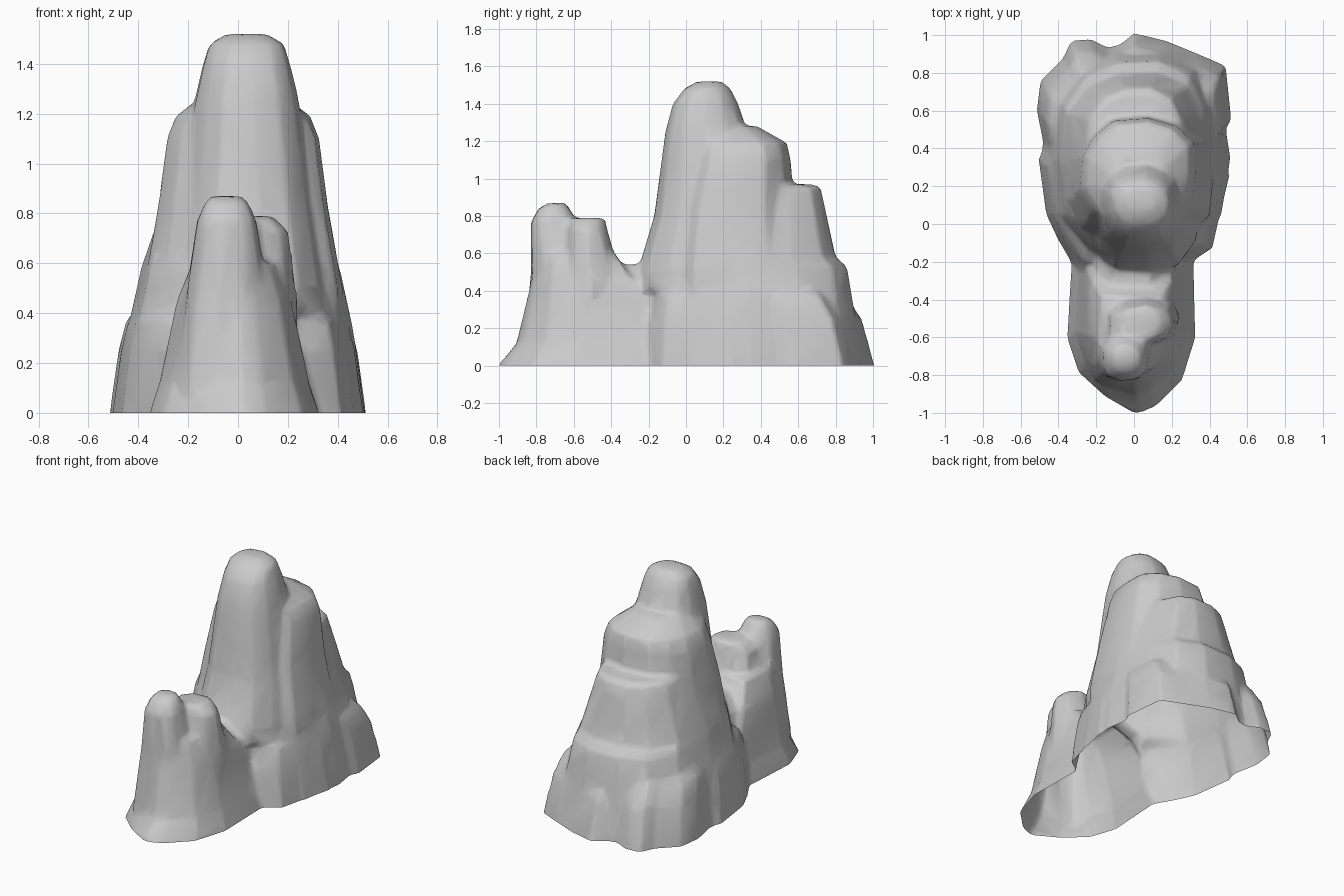
import bpy, bmesh, random
from math import sin, cos, pi
from mathutils import Vector

random.seed(4)
cube = bpy.data.objects.get("Cube")
if cube:
    bpy.data.objects.remove(cube, do_unlink=True)

stone = bpy.data.materials.new("grey stone")
stone.use_nodes = True
stone.diffuse_color = (0.6, 0.6, 0.6, 1)
stone.node_tree.nodes["Principled BSDF"].inputs["Base Color"].default_value = stone.diffuse_color


def normalise(points):
    """Fit an outline into the square from -1 to 1."""
    fitted = []
    for axis in zip(*points):
        low, high = min(axis), max(axis)
        fitted.append([2 * (value - low) / (high - low) - 1 for value in axis])
    return list(zip(*fitted))


def boulder(count, rough):
    """Squarish, slightly irregular outline."""
    def bulge(value):
        return abs(value) ** 0.85 * (1 if value > 0 else -1)

    ring = []
    for step in range(count):
        angle = 2 * pi * step / count
        radius = 1 + random.uniform(-rough, rough)
        ring.append((bulge(cos(angle)) * radius, bulge(sin(angle)) * radius))
    return normalise(ring)


def loft(bm, outline, centre_x, levels):
    """Closed stack of rings; each level is height, half width, front y, back y."""
    buried = (levels[0][0] - 0.1, *levels[0][1:])
    rings = []
    for height, half_width, front, back in [buried] + levels:
        middle, half_depth = (front + back) / 2, (back - front) / 2
        rings.append([bm.verts.new((centre_x + u * half_width, middle + v * half_depth, height))
                      for u, v in outline])
    for low, high in zip(rings, rings[1:]):
        for i in range(len(outline)):
            bm.faces.new((low[i - 1], low[i], high[i], high[i - 1]))
    bm.faces.new(rings[0][::-1])
    bm.faces.new(rings[-1])


# Ground outlines of the large and the small rock
big_foot = normalise([
    (.3, -.2), (.41, -.13), (.45, .05), (.5, .25), (.43, .4), (.51, .55), (.48, .83),
    (.17, .96), (0, 1), (-.11, .91), (-.23, .97), (-.33, .96), (-.37, .87), (-.49, .75),
    (-.51, .6), (-.47, .4), (-.5, .34), (-.46, .05), (-.4, -.08), (-.3, -.25)])
small_foot = normalise([
    (0, -1), (.1, -.96), (.24, -.82), (.31, -.6), (.3, -.1), (-.33, -.1),
    (-.36, -.6), (-.3, -.78), (-.17, -.9)])

bm = bmesh.new()

# Low skirt around the large rock
loft(bm, big_foot, 0, [(0, .515, -.25, 1.01), (.25, .48, -.23, .94), (.37, .45, -.2, .86), (.45, .38, -.1, .76)])

# Main body with the rear terrace
loft(bm, boulder(14, .06), 0.01, [
    (0, .5, -.28, .95), (.35, .45, -.24, .89), (.53, .41, -.22, .86),
    (.58, .4, -.2, .8), (.95, .27, 0, .72), (.97, .23, .05, .68)])

# Rear shoulder
loft(bm, boulder(13, .06), 0.02, [
    (.5, .4, -.15, .62), (.83, .34, -.1, .58), (1.1, .305, -.02, .56), (1.19, .27, 0, .54), (1.28, .15, .1, .38)])

# Summit tower
loft(bm, boulder(13, .05), 0.035, [
    (.5, .32, -.26, .5), (.8, .27, -.17, .44), (1.25, .21, -.11, .33),
    (1.4, .175, -.07, .28), (1.48, .15, -.01, .24), (1.52, .08, .06, .19)])

# Saddle between the two peaks
loft(bm, boulder(11, .06), 0, [(0, .31, -.65, .1), (.45, .2, -.55, .1), (.54, .1, -.45, .1)])

# Front rock
loft(bm, small_foot, -0.015, [
    (0, .34, -1.01, -.1), (.12, .3, -.91, -.15), (.45, .23, -.83, -.28), (.6, .17, -.8, -.38)])

# Front spire
loft(bm, boulder(11, .05), -0.045, [
    (.1, .21, -.87, -.45), (.5, .16, -.83, -.5), (.77, .12, -.83, -.58), (.84, .09, -.79, -.62), (.87, .06, -.74, -.64)])

# Low knob behind the spire
loft(bm, boulder(9, .06), 0.04, [(.45, .2, -.66, -.34), (.73, .165, -.64, -.42), (.79, .1, -.62, -.43)])

bmesh.ops.recalc_face_normals(bm, faces=bm.faces)
mesh = bpy.data.meshes.new("rock")
bm.to_mesh(mesh)
bm.free()
rock = bpy.data.objects.new("rock", mesh)
bpy.context.collection.objects.link(rock)

# Fuse the masses into one weathered skin
fuse = rock.modifiers.new("fuse", 'REMESH')
fuse.mode = 'VOXEL'
fuse.voxel_size = 0.018
weather = rock.modifiers.new("weather", 'SMOOTH')
weather.factor = 0.5
weather.iterations = 4
simplify = rock.modifiers.new("simplify", 'DECIMATE')
simplify.ratio = 0.06
graph = bpy.context.evaluated_depsgraph_get()
skin = bpy.data.meshes.new_from_object(rock.evaluated_get(graph))
rock.modifiers.clear()
rock.data = skin

# Cut flat at the ground and leave the underside open
bm = bmesh.new()
bm.from_mesh(skin)
bmesh.ops.bisect_plane(bm, geom=bm.verts[:] + bm.edges[:] + bm.faces[:],
                       plane_co=Vector((0, 0, 0)), plane_no=Vector((0, 0, 1)), clear_inner=True)
for face in bm.faces:
    face.smooth = True
    face.material_index = 0
bm.to_mesh(skin)
bm.free()
skin.materials.clear()
skin.materials.append(stone)
